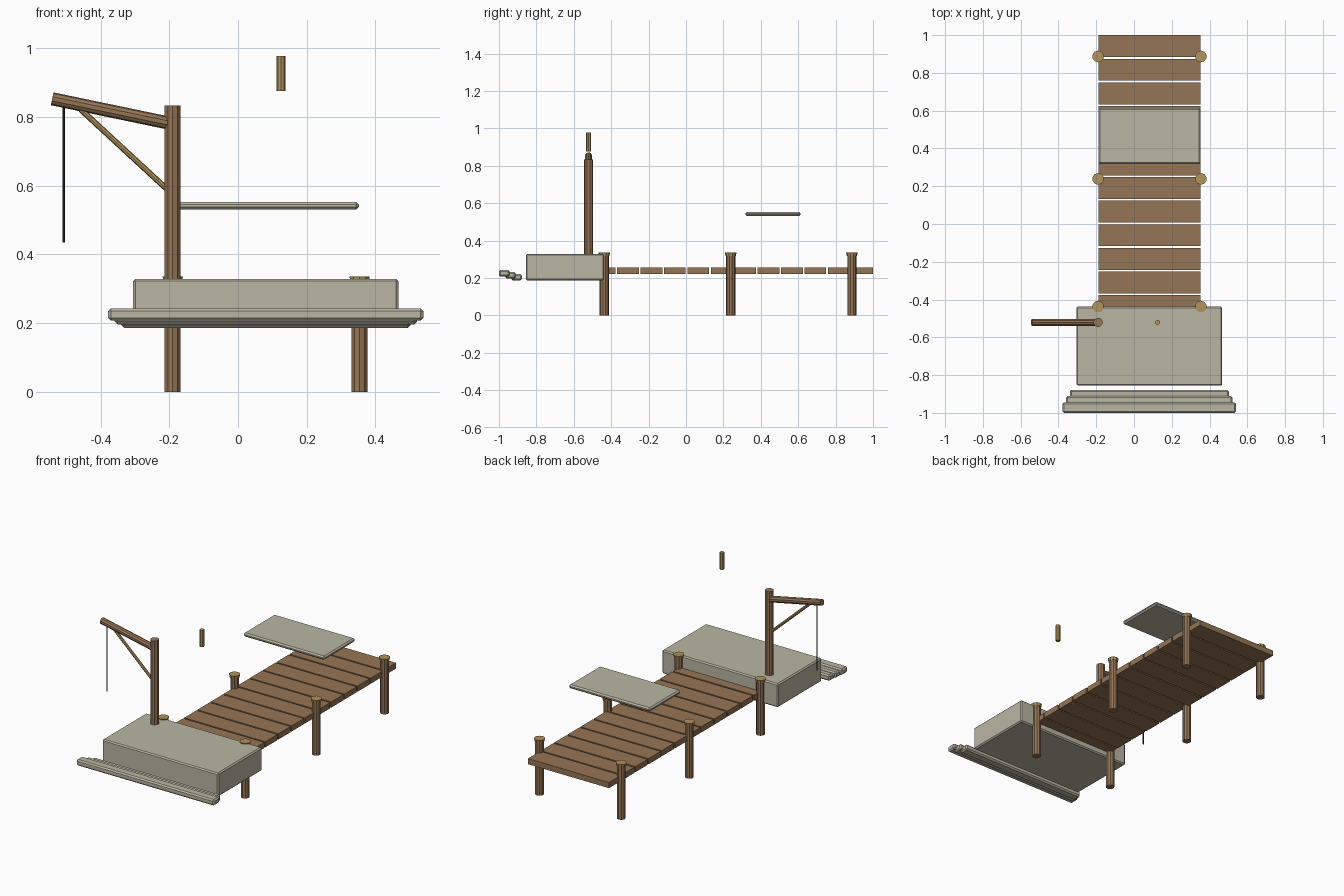
import bpy
from mathutils import Vector

cube = bpy.data.objects.get("Cube")
if cube:
    bpy.data.objects.remove(cube, do_unlink=True)


def material(name, rgb):
    m = bpy.data.materials.new(name)
    m.use_nodes = True
    m.diffuse_color = (*rgb, 1)
    m.node_tree.nodes["Principled BSDF"].inputs["Base Color"].default_value = (*rgb, 1)
    return m


stone = material("pale stone", (0.49, 0.47, 0.37))
brown = material("brown wood", (0.30, 0.178, 0.091))
tan = material("tan wood", (0.445, 0.292, 0.107))
dark = material("dark rope", (0.014, 0.02, 0.015))


def box(name, low, high, mat, bevel=0.0):
    """Box between two corners, with an optional chamfer."""
    low, high = Vector(low), Vector(high)
    bpy.ops.mesh.primitive_cube_add(size=1, location=(low + high) / 2)
    ob = bpy.context.object
    ob.name = name
    size = high - low
    for v in ob.data.vertices:
        v.co = v.co * size
    ob.data.materials.append(mat)
    if bevel:
        mod = ob.modifiers.new("chamfer", "BEVEL")
        mod.width = bevel
        mod.segments = 1
    return ob


def rod(name, start, end, radius, mat, sides=10, end_radius=None):
    """Round timber between two points."""
    start, end = Vector(start), Vector(end)
    axis = end - start
    bpy.ops.mesh.primitive_cone_add(
        vertices=sides, radius1=radius, radius2=end_radius or radius,
        depth=axis.length, location=(start + end) / 2,
        rotation=axis.to_track_quat("Z", "Y").to_euler())
    ob = bpy.context.object
    ob.name = name
    ob.data.materials.append(mat)
    return ob


# Stone landing and the three steps in front of it
box("stone_landing", (-0.305, -0.856, 0.187), (0.467, -0.438, 0.329), stone, 0.007)
for i in range(3):
    half = 0.459 - 0.019 * i
    front = -1 + 0.033 * i
    top = 0.243 - 0.0105 * i
    box(f"step_{i + 1}", (0.081 - half, front, top - 0.036),
        (0.081 + half, front + 0.056, top), stone, 0.008)

# Deck planks
for i in range(12):
    back = 1 - 0.1252 * i
    box(f"plank_{i + 1}", (-0.188, back - 0.116, 0.222), (0.352, back, 0.256), brown)

# Posts with caps
for side, x in (("right", -0.19), ("left", 0.354)):
    for row, y in enumerate((-0.437, 0.239, 0.887)):
        rod(f"{side}_post_{row + 1}", (x, y, 0), (x, y, 0.32), 0.0245, brown)
        rod(f"{side}_post_cap_{row + 1}", (x, y, 0.317), (x, y, 0.335), 0.027, tan,
            end_radius=0.031)

# Crane
y = -0.521
rod("crane_mast", (-0.19, y, 0.32), (-0.19, y, 0.834), 0.0245, brown)
rod("crane_beam", (-0.541, y, 0.853), (-0.19, y, 0.78), 0.019, brown)
rod("crane_brace", (-0.458, y, 0.822), (-0.195, y, 0.579), 0.0085, tan, sides=8)
rod("crane_rope", (-0.507, y, 0.435), (-0.507, y, 0.84), 0.004, dark, sides=6)

# Loose pieces above the deck
rod("hanging_peg", (0.125, y, 0.876), (0.125, y, 0.977), 0.013, tan, sides=8)
box("floating_slab", (-0.188, 0.317, 0.53), (0.352, 0.613, 0.553), stone, 0.008)
